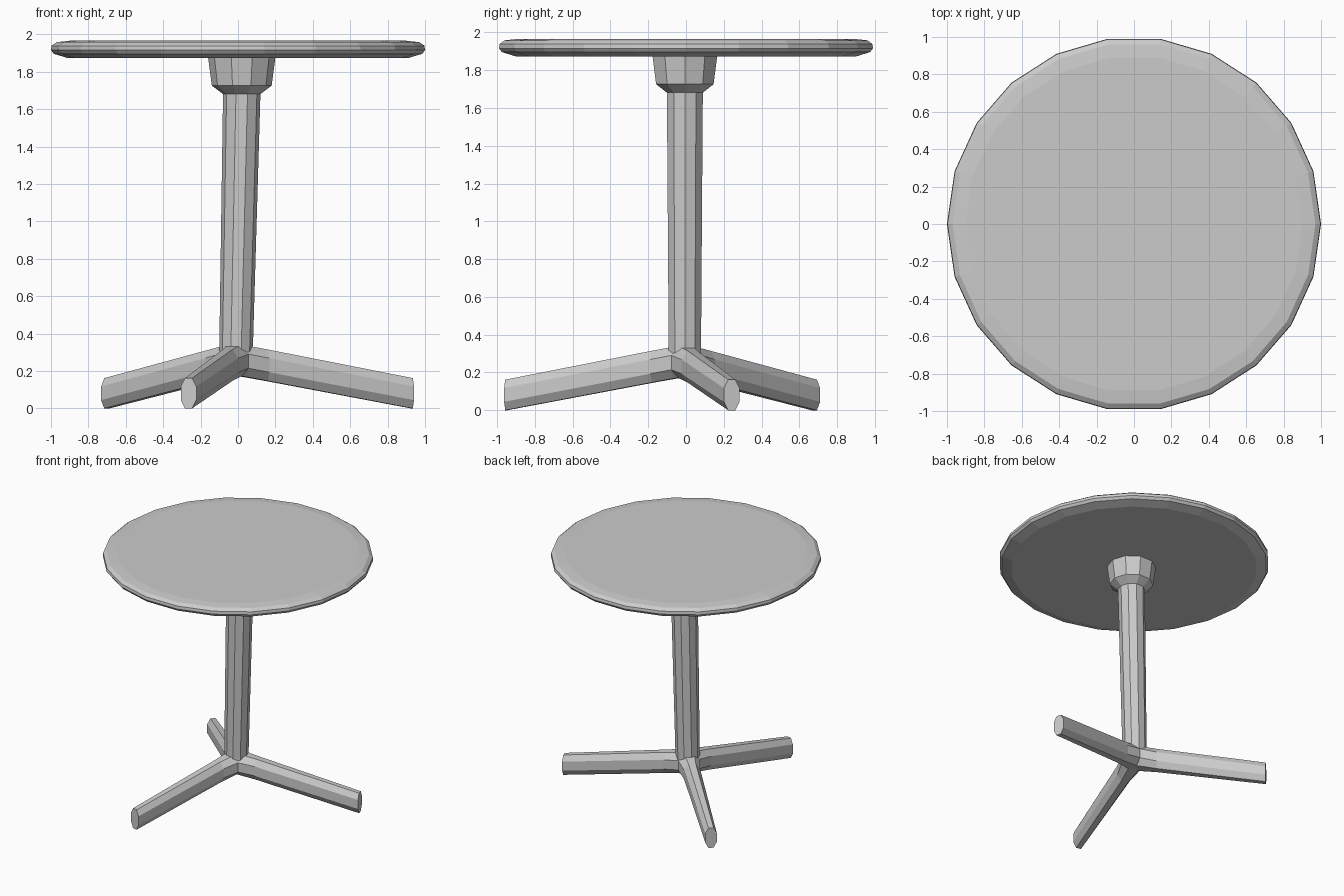
import bpy, bmesh
from math import sin, cos, pi, radians
from mathutils import Vector, Matrix

if "Cube" in bpy.data.objects:
    bpy.data.objects.remove(bpy.data.objects["Cube"])


def loft(name, rings, matrix=Matrix.Identity(4)):
    """Skin a list of equal-length point rings and cap both ends."""
    bm = bmesh.new()
    loops = [[bm.verts.new(matrix @ Vector(p)) for p in ring] for ring in rings]
    n = len(loops[0])
    for a, b in zip(loops, loops[1:]):
        for i in range(n):
            j = (i + 1) % n
            bm.faces.new((a[i], a[j], b[j], b[i]))
    bm.faces.new(loops[0][::-1])
    bm.faces.new(loops[-1])
    bmesh.ops.recalc_face_normals(bm, faces=bm.faces)
    mesh = bpy.data.meshes.new(name)
    bm.to_mesh(mesh)
    bm.free()
    obj = bpy.data.objects.new(name, mesh)
    bpy.context.collection.objects.link(obj)
    return obj


def circle(n, r, z, cx=0.0, cy=0.0):
    return [(cx + r * cos(2 * pi * i / n), cy + r * sin(2 * pi * i / n), z) for i in range(n)]


# Round table top with a softened rim
rim = [(0.91, 1.882), (0.985, 1.905), (1.0, 1.925), (0.997, 1.948), (0.97, 1.967), (0.90, 1.975)]
loft("table_top", [circle(22, r, z) for r, z in rim])

# Slightly leaning column that flares into the collar under the top
column = [(0.09, 0.27, -0.011), (0.09, 0.34, -0.01), (0.10, 1.69, 0.02),
          (0.16, 1.735, 0.02), (0.18, 1.885, 0.02)]
loft("column", [circle(10, r, z, x, -0.006) for r, z, x in column])

# Three sloping feet: octagonal sections (distance, half width, centre height)
sections = [(0.0, 0.085, 0.268), (0.05, 0.082, 0.261), (0.17, 0.06, 0.24), (0.975, 0.043, 0.09)]
outline = [(1, 0.45), (0.45, 1), (-0.45, 1), (-1, 0.45), (-1, -0.45), (-0.45, -1), (0.45, -1), (1, -0.45)]
for k in range(3):
    place = Matrix.Translation((-0.012, -0.01, 0)) @ Matrix.Rotation(radians(15 + 120 * k), 4, 'Z')
    rings = [[(d, w * u, z + (0.081 + 0.003 * (d < 0.5)) * v) for u, v in outline] for d, w, z in sections]
    loft(f"foot_{k + 1}", rings, place)

# Lower the whole model onto the ground
low = min(v.co.z for o in bpy.data.objects for v in o.data.vertices)
for o in bpy.data.objects:
    o.data.transform(Matrix.Translation((0, 0, -low)))
